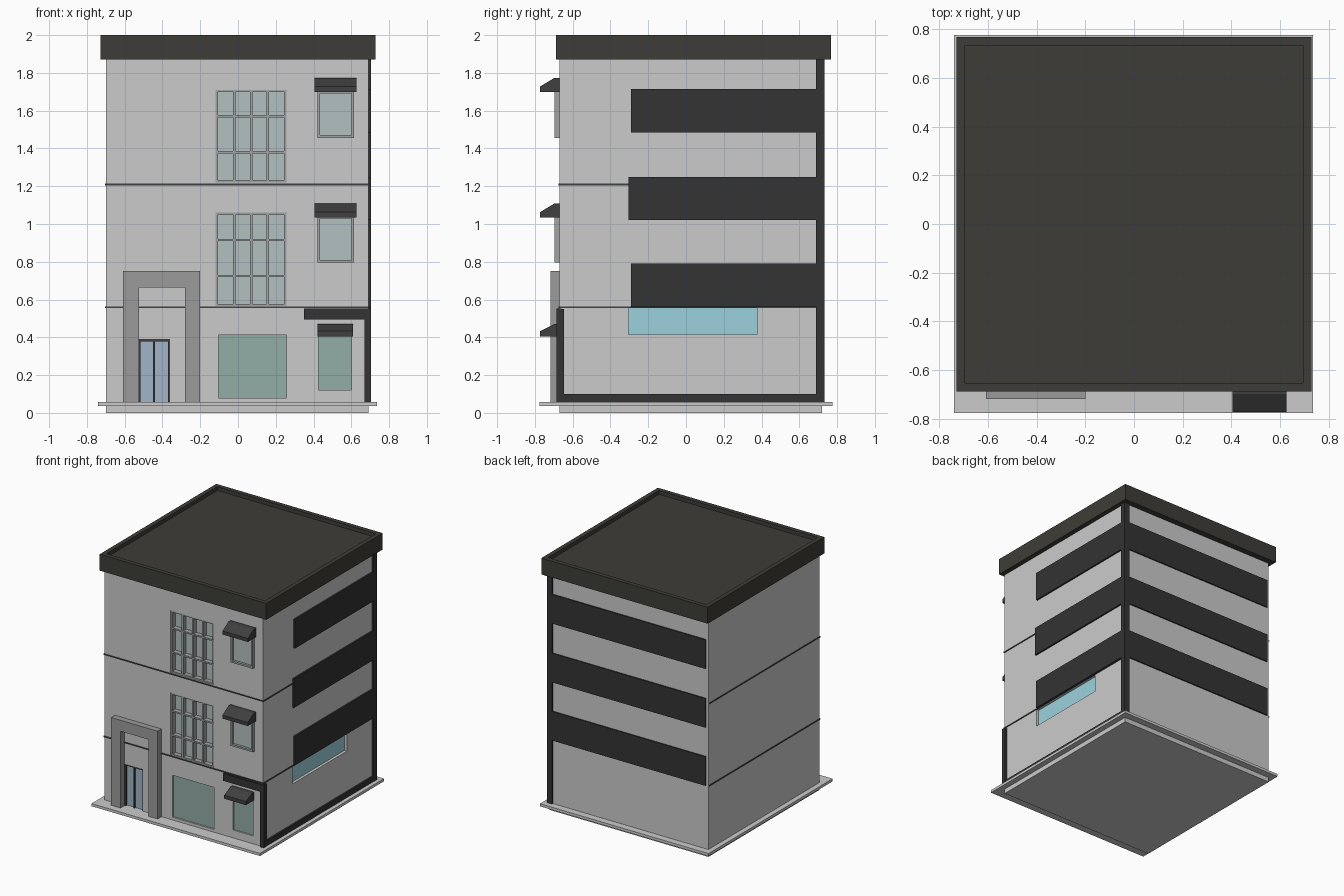
import bpy, bmesh

if "Cube" in bpy.data.objects:
    bpy.data.objects.remove(bpy.data.objects["Cube"])


def mat(name, r, g, b):
    m = bpy.data.materials.new(name)
    m.diffuse_color = (r, g, b, 1)
    m.use_nodes = True
    m.node_tree.nodes["Principled BSDF"].inputs["Base Color"].default_value = m.diffuse_color
    return m


ROOF = mat("roof_brown", 0.048, 0.046, 0.038)
DARK = mat("dark_cladding", 0.033, 0.033, 0.033)
AWN = mat("awning_grey", 0.05, 0.05, 0.05)
STONE = mat("portal_stone", 0.33, 0.33, 0.33)
FRAME = mat("window_frame", 0.36, 0.37, 0.37)
PALE = mat("pale_glass", 0.45, 0.53, 0.53)
TEAL = mat("teal_glass", 0.29, 0.42, 0.39)
CYAN = mat("cyan_glass", 0.33, 0.65, 0.72)
BLUE = mat("blue_glass", 0.35, 0.46, 0.58)


def make(name, bm, material=None):
    bmesh.ops.recalc_face_normals(bm, faces=bm.faces)
    me = bpy.data.meshes.new(name)
    bm.to_mesh(me)
    bm.free()
    ob = bpy.data.objects.new(name, me)
    bpy.context.collection.objects.link(ob)
    if material:
        me.materials.append(material)
    return ob


def boxes(name, items, material=None):
    """One object from boxes given as x0, x1, y0, y1, z0, z1."""
    bm = bmesh.new()
    for x0, x1, y0, y1, z0, z1 in items:
        vs = bmesh.ops.create_cube(bm, size=1)["verts"]
        for v in vs:
            v.co.x = x1 if v.co.x > 0 else x0
            v.co.y = y1 if v.co.y > 0 else y0
            v.co.z = z1 if v.co.z > 0 else z0
    return make(name, bm, material)


def extrude_x(name, profile, x0, x1, material):
    """Prism along x from a (y, z) profile."""
    bm = bmesh.new()
    f = bm.faces.new([bm.verts.new((x0, y, z)) for y, z in profile])
    ext = bmesh.ops.extrude_face_region(bm, geom=[f])["geom"]
    bmesh.ops.translate(bm, vec=(x1 - x0, 0, 0),
                        verts=[g for g in ext if isinstance(g, bmesh.types.BMVert)])
    return make(name, bm, material)


X0, X1, Y0, Y1 = -0.70, 0.69, -0.67, 0.72      # wall planes
GRID_Z = [(0.565, 1.06), (1.22, 1.71)]         # tall gridded windows
BANDS = [(0.56, 0.79, -0.29), (1.02, 1.25, -0.305), (1.485, 1.715, -0.29)]

# Walls with recessed openings
walls = boxes("walls", [(X0, X1, Y0, Y1, 0, 1.88)])
cuts = [(-0.12, 0.257, -0.8, Y0 + 0.05, a, b) for a, b in GRID_Z]
cuts += [(-0.103, 0.257, -0.8, Y0 + 0.02, 0.08, 0.412),
         (0.425, 0.60, -0.8, Y0 + 0.02, 0.12, 0.41),
         (-0.525, -0.36, -0.8, Y0 + 0.03, 0.055, 0.39),
         (X1 - 0.03, 0.8, -0.305, 0.375, 0.415, 0.557)]
cutter = boxes("opening_cutter", cuts)
cutter.hide_render = True
cutter.hide_viewport = True
cutter.display_type = 'WIRE'
mod = walls.modifiers.new("openings", 'BOOLEAN')
mod.operation = 'DIFFERENCE'
mod.solver = 'EXACT'
mod.object = cutter

# Base slab and floor lines
boxes("base_slab", [(-0.74, 0.735, -0.775, 0.775, 0.037, 0.058)])
e = 0.005
lines = []
for z in (0.56, 1.21):
    lines += [(X0 - e, X1 + e, Y0 - e, Y0 + 0.002, z - 0.005, z + 0.004),
              (X0 - e, X0 + 0.002, Y0 - e, Y1, z - 0.005, z + 0.004),
              (X1 - 0.002, X1 + e, Y0 - e, Y1, z - 0.005, z + 0.004)]
boxes("floor_lines", lines, AWN)

# Roof block with sunken deck
roof = boxes("roof", [(-0.728, 0.728, -0.688, 0.768, 1.87, 2.0)], ROOF)
bm = bmesh.new()
bm.from_mesh(roof.data)
top = max(bm.faces, key=lambda f: f.calc_center_median().z)
bmesh.ops.inset_region(bm, faces=[top], thickness=0.049)
ext = bmesh.ops.extrude_face_region(bm, geom=[top])["geom"]
bmesh.ops.translate(bm, vec=(0, 0, -0.03),
                    verts=[g for g in ext if isinstance(g, bmesh.types.BMVert)])
bmesh.ops.delete(bm, geom=[f for f in bm.faces if f == top], context='FACES_ONLY')
bm.to_mesh(roof.data)
bm.free()

# Dark bands on the right and back, joined by a corner post
boxes("side_bands", [(X1 - 0.01, 0.703, y, 0.70, a, b) for a, b, y in BANDS], DARK)
boxes("back_bands", [(-0.68, 0.68, Y1 - 0.01, 0.73, a, b) for a, b, y in BANDS], DARK)
boxes("corner_post", [(0.66, 0.705, 0.688, 0.732, 0.055, 1.875)], DARK)
boxes("shop_surround", [(0.67, 0.705, -0.685, -0.645, 0.055, 0.55),
                        (0.35, 0.704, -0.685, -0.66, 0.495, 0.552),
                        (X1 - 0.01, 0.703, -0.65, 0.70, 0.055, 0.10)], DARK)

# Tall gridded windows
for i, (a, b) in enumerate(GRID_Z):
    boxes(f"tall_window_glass_{i}", [(-0.12, 0.257, Y0 + 0.04, Y0 + 0.055, a, b)], PALE)
    bars = [(x - 0.007, x + 0.007, Y0 + 0.005, Y0 + 0.045, a, b)
            for x in (-0.113, -0.02, 0.07, 0.158, 0.25)]
    bars += [(-0.12, 0.257, Y0 + 0.003, Y0 + 0.044, z - 0.006, z + 0.006)
             for z in (a + 0.006, a + 0.16, a + 0.35, b - 0.006)]
    boxes(f"tall_window_bars_{i}", bars, FRAME)

# Small framed windows on the upper floors
for i, z in enumerate((0.795, 1.455)):
    y0, y1, t = -0.695, Y0 + 0.01, z + 0.25
    boxes(f"small_window_frame_{i}", [(0.42, 0.433, y0, y1, z, t), (0.60, 0.615, y0, y1, z, t),
                                      (0.433, 0.60, y0, y1, z, z + 0.015),
                                      (0.433, 0.60, y0, y1, t - 0.015, t)], FRAME)
    boxes(f"small_window_glass_{i}", [(0.43, 0.605, Y0 - 0.006, y1, z + 0.01, t - 0.01)], PALE)

# Awnings
for i, (z, h, x0, x1) in enumerate([(0.405, 0.065, 0.42, 0.61),
                                    (1.035, 0.073, 0.405, 0.627),
                                    (1.70, 0.073, 0.405, 0.627)]):
    extrude_x(f"awning_{i}", [(-0.66, z), (-0.772, z), (-0.772, z + 0.028),
                              (-0.698, z + h), (-0.66, z + h)], x0, x1, AWN)

# Ground floor glazing
boxes("shop_glass", [(-0.103, 0.257, Y0 + 0.012, Y0 + 0.025, 0.08, 0.412),
                     (0.425, 0.60, Y0 + 0.012, Y0 + 0.025, 0.12, 0.41)], TEAL)
boxes("side_glass", [(X1 - 0.035, X1 - 0.022, -0.305, 0.375, 0.415, 0.557)], CYAN)

# Entrance portal and double door
boxes("portal", [(-0.608, -0.525, -0.718, Y0 + 0.005, 0.055, 0.665),
                 (-0.28, -0.20, -0.718, Y0 + 0.005, 0.055, 0.665),
                 (-0.608, -0.20, -0.718, Y0 + 0.005, 0.665, 0.752)], STONE)
boxes("door_glass", [(-0.525, -0.36, Y0 + 0.02, Y0 + 0.035, 0.055, 0.39)], BLUE)
boxes("door_frame", [(x - 0.005, x + 0.005, Y0 + 0.004, Y0 + 0.03, 0.055, 0.385)
                     for x in (-0.52, -0.445, -0.366)]
      + [(-0.525, -0.36, Y0 + 0.003, Y0 + 0.03, 0.378, 0.39)], AWN)
